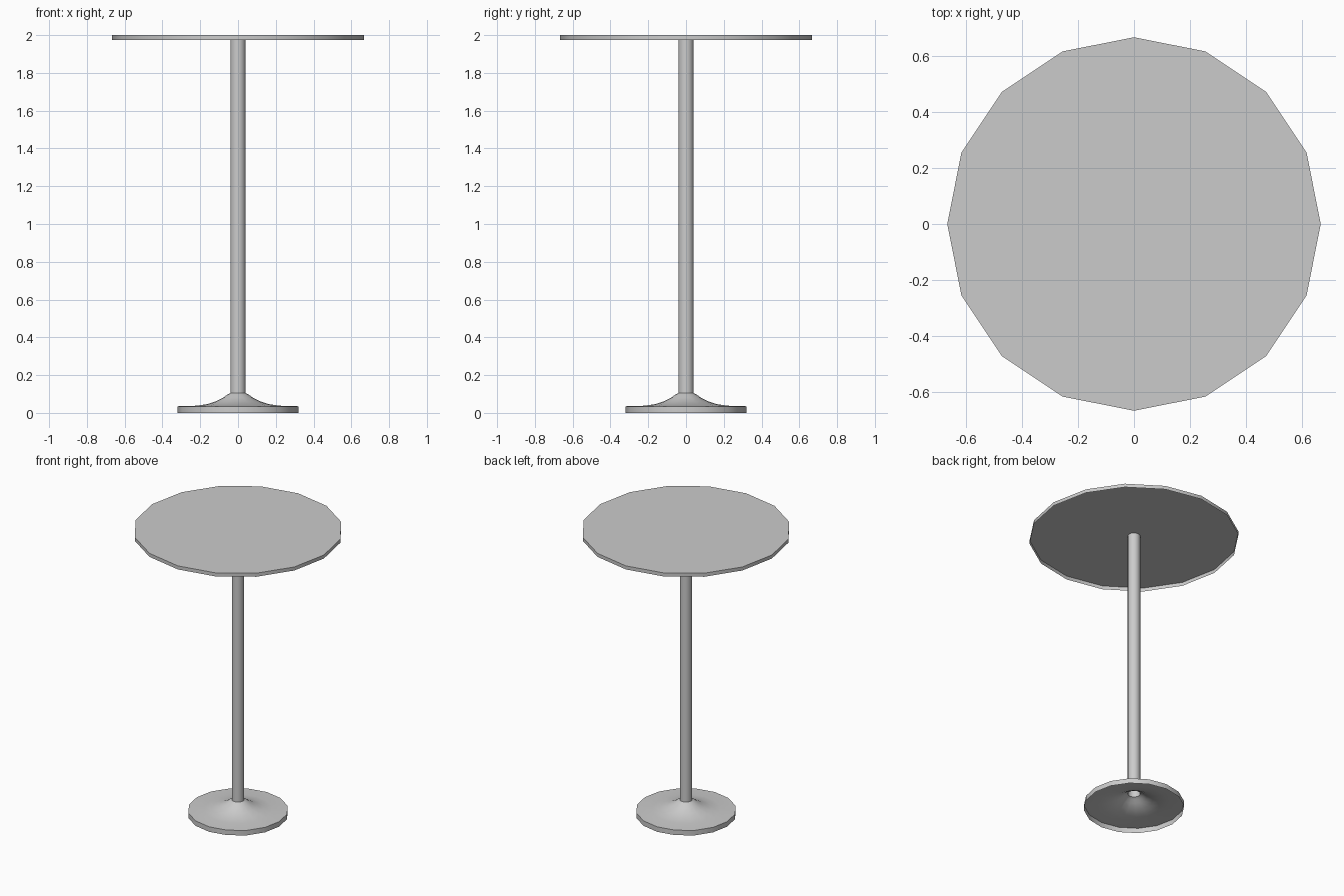
import bpy
import bmesh
import math

SIDES = 16

cube = bpy.data.objects.get("Cube")
if cube:
    bpy.data.objects.remove(cube, do_unlink=True)

# One grey metal for the whole table
grey = bpy.data.materials.new("grey_metal")
grey.use_nodes = True
colour = (0.6, 0.6, 0.6, 1)
grey.diffuse_color = colour
grey.node_tree.nodes["Principled BSDF"].inputs["Base Color"].default_value = colour


def lathe(name, profile, cap_top=False):
    """Revolve (radius, height) points, listed from bottom to top."""
    bm = bmesh.new()
    rings = []
    for radius, height in profile:
        ring = []
        for i in range(SIDES):
            a = math.tau * i / SIDES
            ring.append(bm.verts.new((radius * math.cos(a), radius * math.sin(a), height)))
        rings.append(ring)
    for low, high in zip(rings, rings[1:]):
        for i in range(SIDES):
            j = (i + 1) % SIDES
            bm.faces.new((low[i], low[j], high[j], high[i]))
    if cap_top:
        bm.faces.new(rings[-1])
    mesh = bpy.data.meshes.new(name)
    bm.to_mesh(mesh)
    bm.free()
    mesh.materials.append(grey)
    obj = bpy.data.objects.new(name, mesh)
    bpy.context.collection.objects.link(obj)
    bpy.ops.object.select_all(action="DESELECT")
    obj.select_set(True)
    bpy.context.view_layer.objects.active = obj
    bpy.ops.object.shade_smooth_by_angle(angle=math.radians(35))
    return obj


# Thin round top, open underneath
lathe("table_top", [(0.667, 1.975), (0.667, 2.0)], cap_top=True)

# Open tube from the foot up to the top
lathe("pole", [(0.04, 0.105), (0.04, 1.999)])

# Hollow foot with a rim and a flared centre
lathe("base", [(0.32, 0), (0.32, 0.035), (0.22, 0.038), (0.165, 0.046),
               (0.12, 0.06), (0.08, 0.08), (0.06, 0.095), (0.04, 0.105)])
